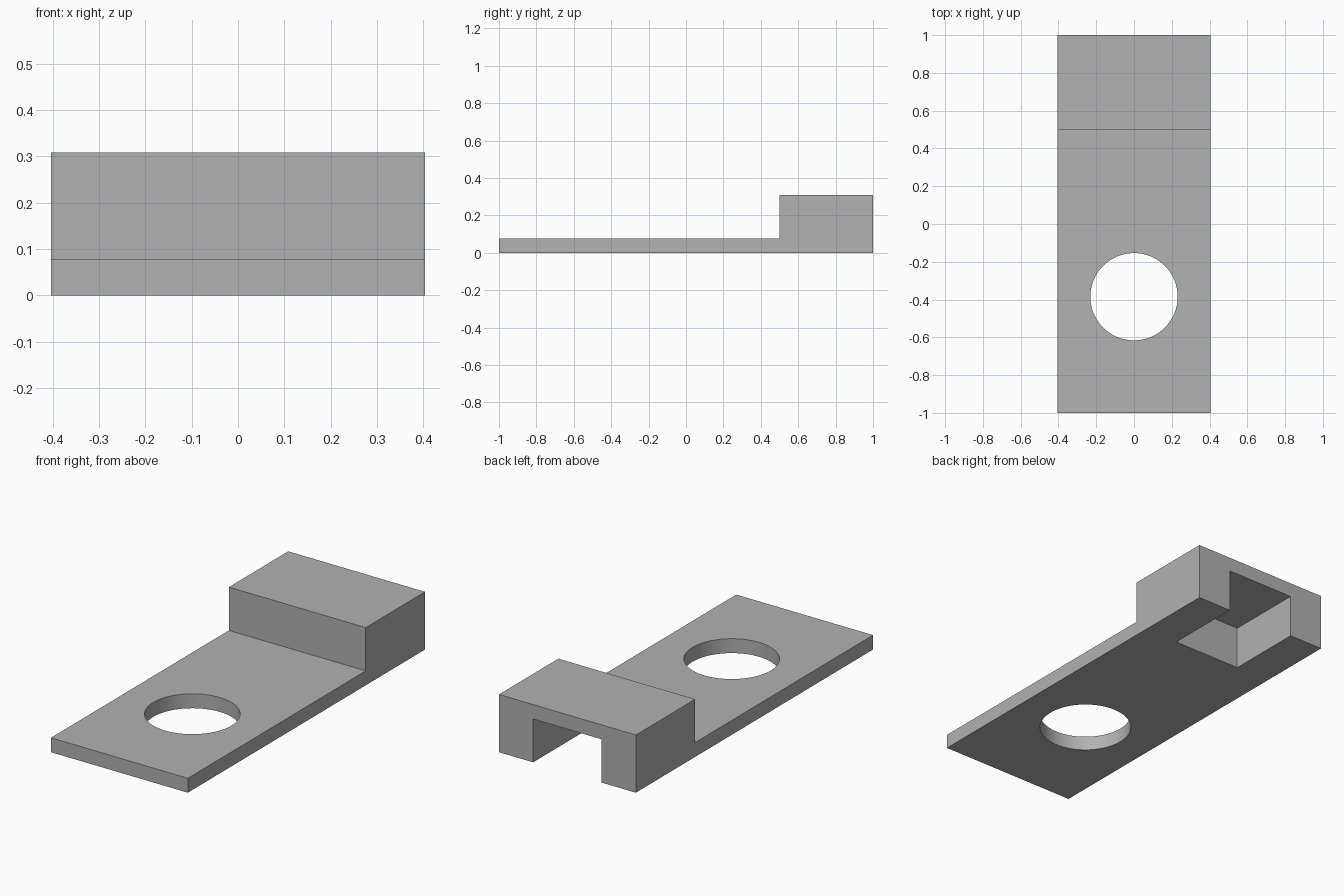
import bpy
import bmesh
from mathutils import Matrix, Vector

if "Cube" in bpy.data.objects:
    bpy.data.objects.remove(bpy.data.objects["Cube"], do_unlink=True)

# Main dimensions
HALF_WIDTH = 0.404
PLATE_TOP = 0.077
BLOCK_TOP = 0.308
STEP_Y = 0.5
HOLE_Y, HOLE_RADIUS = -0.385, 0.231
NOTCH_HALF_WIDTH, NOTCH_TOP, NOTCH_FRONT = 0.202, 0.231, 0.577

grey = bpy.data.materials.new("plain grey")
grey.use_nodes = True
colour = (0.445, 0.445, 0.445, 1)
grey.diffuse_color = colour
grey.node_tree.nodes["Principled BSDF"].inputs["Base Color"].default_value = colour


def finish(name, bm):
    """Turn a bmesh into a grey object."""
    bmesh.ops.recalc_face_normals(bm, faces=bm.faces)
    mesh = bpy.data.meshes.new(name)
    bm.to_mesh(mesh)
    bm.free()
    mesh.materials.append(grey)
    obj = bpy.data.objects.new(name, mesh)
    bpy.context.collection.objects.link(obj)
    return obj


def cut(target, cutter):
    """Subtract a cutter, then remove it."""
    bpy.context.view_layer.objects.active = target
    mod = target.modifiers.new("cut", "BOOLEAN")
    mod.operation = "DIFFERENCE"
    mod.solver = "EXACT"
    mod.object = cutter
    bpy.ops.object.modifier_apply(modifier=mod.name)
    bpy.data.objects.remove(cutter, do_unlink=True)


# Stepped body: side profile extruded across the width
profile = [(-1, 0), (1, 0), (1, BLOCK_TOP), (STEP_Y, BLOCK_TOP),
           (STEP_Y, PLATE_TOP), (-1, PLATE_TOP)]
bm = bmesh.new()
side = bm.faces.new([bm.verts.new((-HALF_WIDTH, y, z)) for y, z in profile])
extruded = bmesh.ops.extrude_face_region(bm, geom=[side])["geom"]
bmesh.ops.translate(bm, vec=(2 * HALF_WIDTH, 0, 0),
                    verts=[v for v in extruded if isinstance(v, bmesh.types.BMVert)])
body = finish("stepped_plate", bm)

# Round hole through the plate
bm = bmesh.new()
bmesh.ops.create_cone(bm, cap_ends=True, segments=96, radius1=HOLE_RADIUS,
                      radius2=HOLE_RADIUS, depth=1,
                      matrix=Matrix.Translation((0, HOLE_Y, 0)))
cut(body, finish("hole_cutter", bm))

# Notch under the block, open at the back and below
low = Vector((-NOTCH_HALF_WIDTH, NOTCH_FRONT, -0.2))
high = Vector((NOTCH_HALF_WIDTH, 1.2, NOTCH_TOP))
bm = bmesh.new()
bmesh.ops.create_cube(bm, size=1, matrix=Matrix.Translation((low + high) / 2)
                      @ Matrix.Diagonal((*(high - low), 1)))
cut(body, finish("notch_cutter", bm))

# Smooth bore, sharp edges elsewhere
bpy.ops.object.select_all(action="DESELECT")
body.select_set(True)
bpy.context.view_layer.objects.active = body
bpy.ops.object.shade_smooth_by_angle(angle=0.5)
